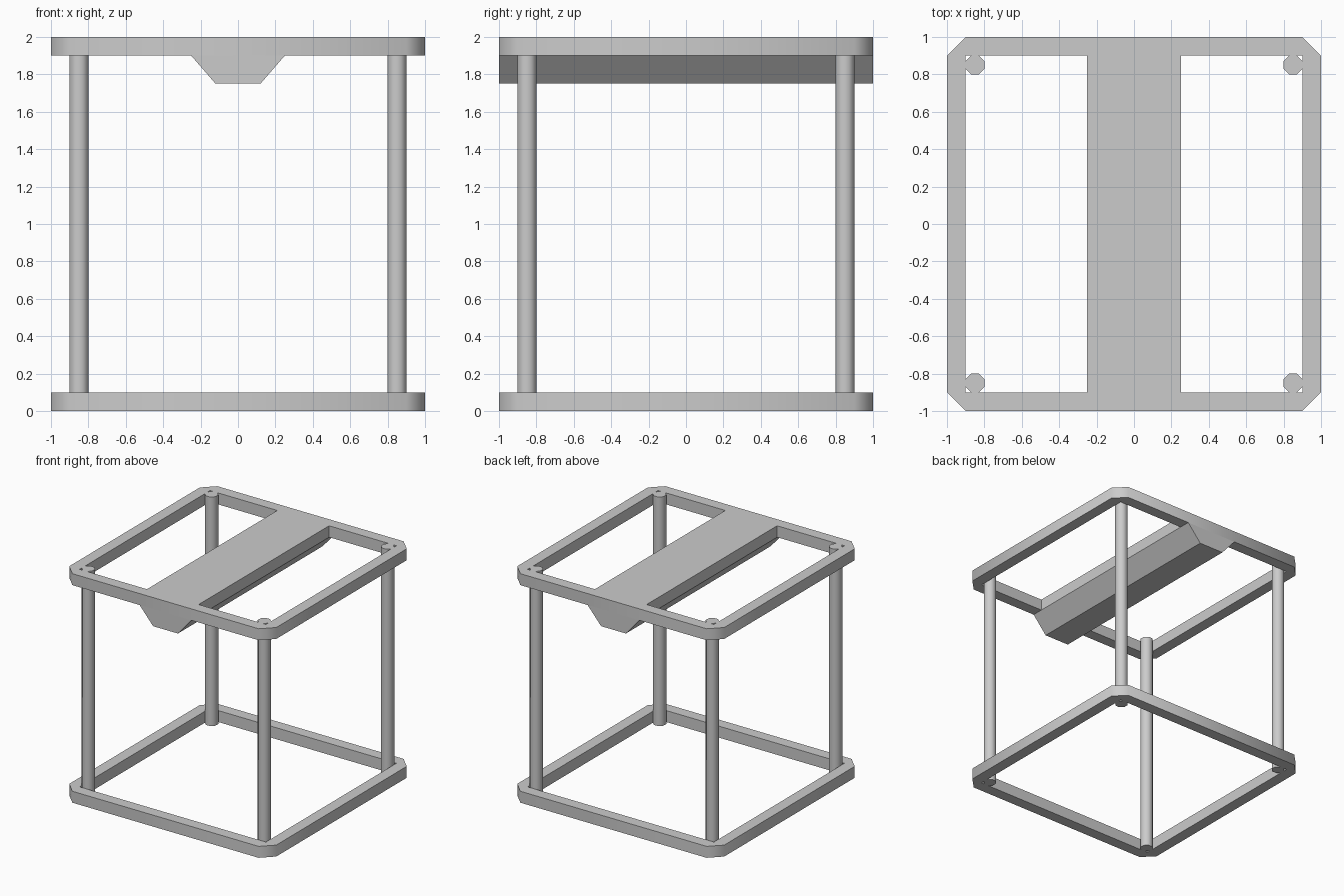
import bpy, bmesh, math

if "Cube" in bpy.data.objects:
    bpy.data.objects.remove(bpy.data.objects["Cube"])


def smooth(obj, angle=46):
    bpy.ops.object.select_all(action='DESELECT')
    obj.select_set(True)
    bpy.context.view_layer.objects.active = obj
    bpy.ops.object.shade_smooth_by_angle(angle=math.radians(angle))


def rect(x0, x1, y0, y1):
    return [(x0, y0), (x1, y0), (x1, y1), (x0, y1)]


def plate(name, outlines, z0, z1):
    """Flat plate from a filled 2D curve; inner outlines become holes."""
    cu = bpy.data.curves.new(name, 'CURVE')
    cu.dimensions = '2D'
    cu.fill_mode = 'BOTH'
    cu.extrude = (z1 - z0) / 2
    for pts in outlines:
        sp = cu.splines.new('POLY')
        sp.points.add(len(pts) - 1)
        for p, (x, y) in zip(sp.points, pts):
            p.co = (x, y, 0, 1)
        sp.use_cyclic_u = True
    obj = bpy.data.objects.new(name, cu)
    obj.location.z = (z0 + z1) / 2
    bpy.context.collection.objects.link(obj)
    bpy.ops.object.select_all(action='DESELECT')
    obj.select_set(True)
    bpy.context.view_layer.objects.active = obj
    bpy.ops.object.convert(target='MESH')
    obj = bpy.context.view_layer.objects.active
    bm = bmesh.new()
    bm.from_mesh(obj.data)
    bmesh.ops.remove_doubles(bm, verts=bm.verts, dist=1e-4)
    bmesh.ops.recalc_face_normals(bm, faces=bm.faces)
    bm.to_mesh(obj.data)
    bm.free()
    smooth(obj)
    return obj


# Frames: chamfered square rings, the top one with a wide central deck
outer = [(-.9, -1), (.9, -1), (1, -.9), (1, .9),
         (.9, 1), (-.9, 1), (-1, .9), (-1, -.9)]
plate("bottom_frame", [outer, rect(-.9, .9, -.9, .9)], 0, .1)
plate("top_frame", [outer, rect(-.9, -.25, -.9, .9),
                    rect(.25, .9, -.9, .9)], 1.9, 2)

# Tapered keel under the deck, open where it meets the deck
profile = [(-.25, 1.9), (-.12, 1.75), (.12, 1.75), (.25, 1.9)]
bm = bmesh.new()
front = [bm.verts.new((x, -1, z)) for x, z in profile]
back = [bm.verts.new((x, 1, z)) for x, z in profile]
bm.faces.new(front)
bm.faces.new(back[::-1])
for i in range(3):
    bm.faces.new((front[i + 1], front[i], back[i], back[i + 1]))
mesh = bpy.data.meshes.new("keel_beam")
bm.to_mesh(mesh)
bm.free()
bpy.context.collection.objects.link(bpy.data.objects.new("keel_beam", mesh))

# Octagonal corner posts running the full height
for sx, side in ((-1, "left"), (1, "right")):
    for sy, end in ((-1, "front"), (1, "back")):
        bpy.ops.mesh.primitive_cylinder_add(
            vertices=8, radius=.05 / math.cos(math.pi / 8), depth=2,
            location=(sx * .85, sy * .85, 1), rotation=(0, 0, math.pi / 8))
        post = bpy.context.object
        post.name = f"{end}_{side}_post"
        smooth(post)
